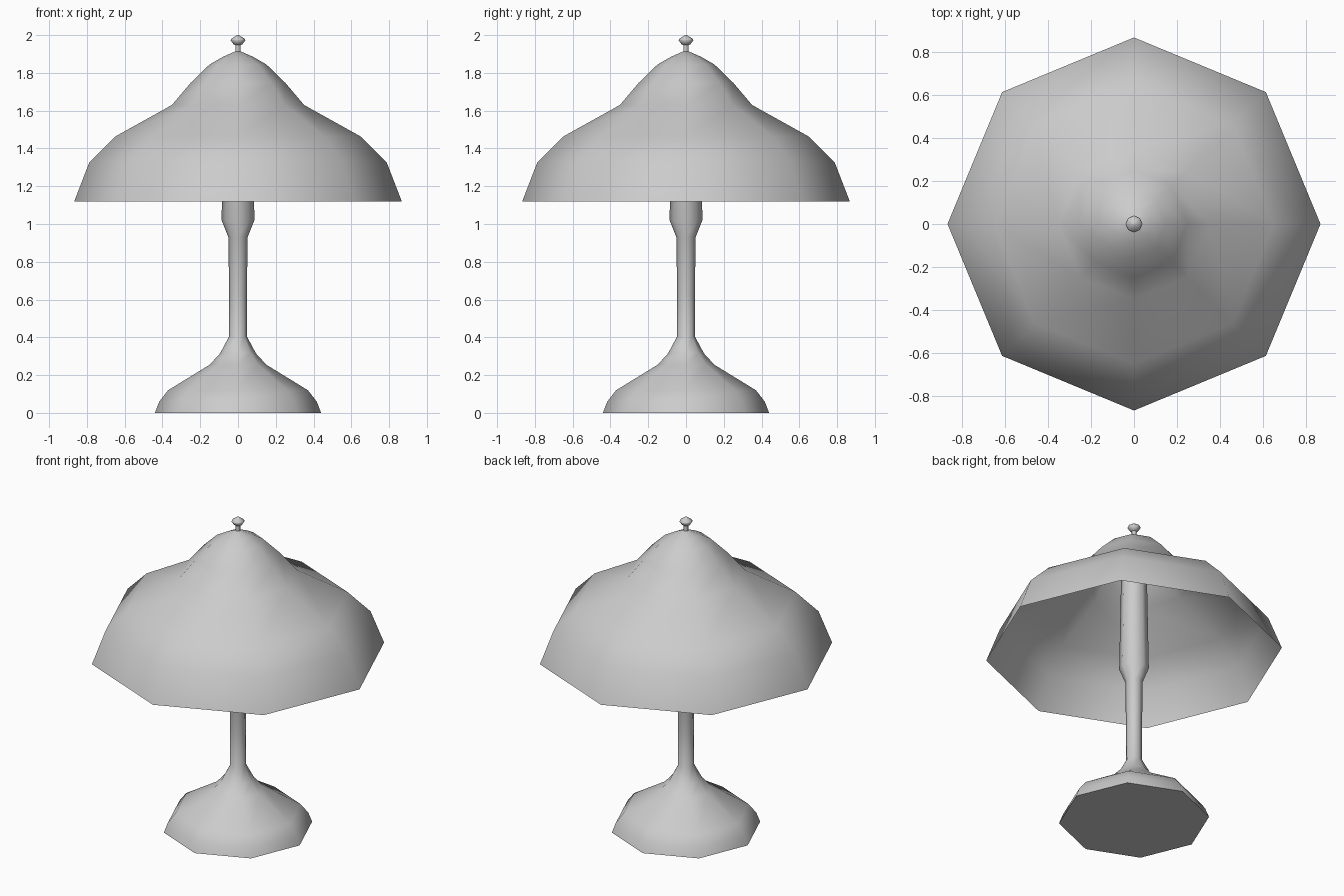
import bpy, bmesh, math

if "Cube" in bpy.data.objects:
    bpy.data.objects.remove(bpy.data.objects["Cube"])

SIDES = 8

def lathe(name, profile, cap_bottom=False, cap_top=False):
    """Revolve (radius, height) points into an eight-sided smooth part."""
    bm = bmesh.new()
    rings = []
    for r, z in profile:
        rings.append([bm.verts.new((r * math.cos(2 * math.pi * i / SIDES),
                                    r * math.sin(2 * math.pi * i / SIDES), z))
                      for i in range(SIDES)])
    for low, high in zip(rings, rings[1:]):
        for i in range(SIDES):
            j = (i + 1) % SIDES
            bm.faces.new((low[i], low[j], high[j], high[i]))
    if cap_bottom:
        bm.faces.new(rings[0][::-1])
    if cap_top:
        bm.faces.new(rings[-1])
    mesh = bpy.data.meshes.new(name)
    bm.to_mesh(mesh)
    bm.free()
    obj = bpy.data.objects.new(name, mesh)
    bpy.context.collection.objects.link(obj)
    bpy.ops.object.select_all(action='DESELECT')
    obj.select_set(True)
    bpy.context.view_layer.objects.active = obj
    bpy.ops.object.shade_smooth_by_angle(angle=math.radians(62))
    return obj

# Flared foot running up into the stem and lamp socket
lathe("base_and_stem", [
    (0.44, 0), (0.417, 0.06), (0.37, 0.12), (0.15, 0.255), (0.095, 0.315),
    (0.047, 0.405), (0.047, 0.62), (0.051, 0.93), (0.087, 1.02),
    (0.076, 1.62)], cap_bottom=True, cap_top=True)

# Open bell-shaped shade
lathe("shade", [
    (0.867, 1.12), (0.787, 1.327), (0.65, 1.463), (0.35, 1.63), (0.25, 1.748),
    (0.15, 1.845), (0.08, 1.885), (0.012, 1.915)], cap_top=True)

# Thin rod holding the shade, topped by the finial knob
lathe("finial", [
    (0.014, 1.62), (0.014, 1.947), (0.022, 1.95), (0.039, 1.972),
    (0.036, 1.98), (0.005, 2.0)], cap_bottom=True, cap_top=True)
